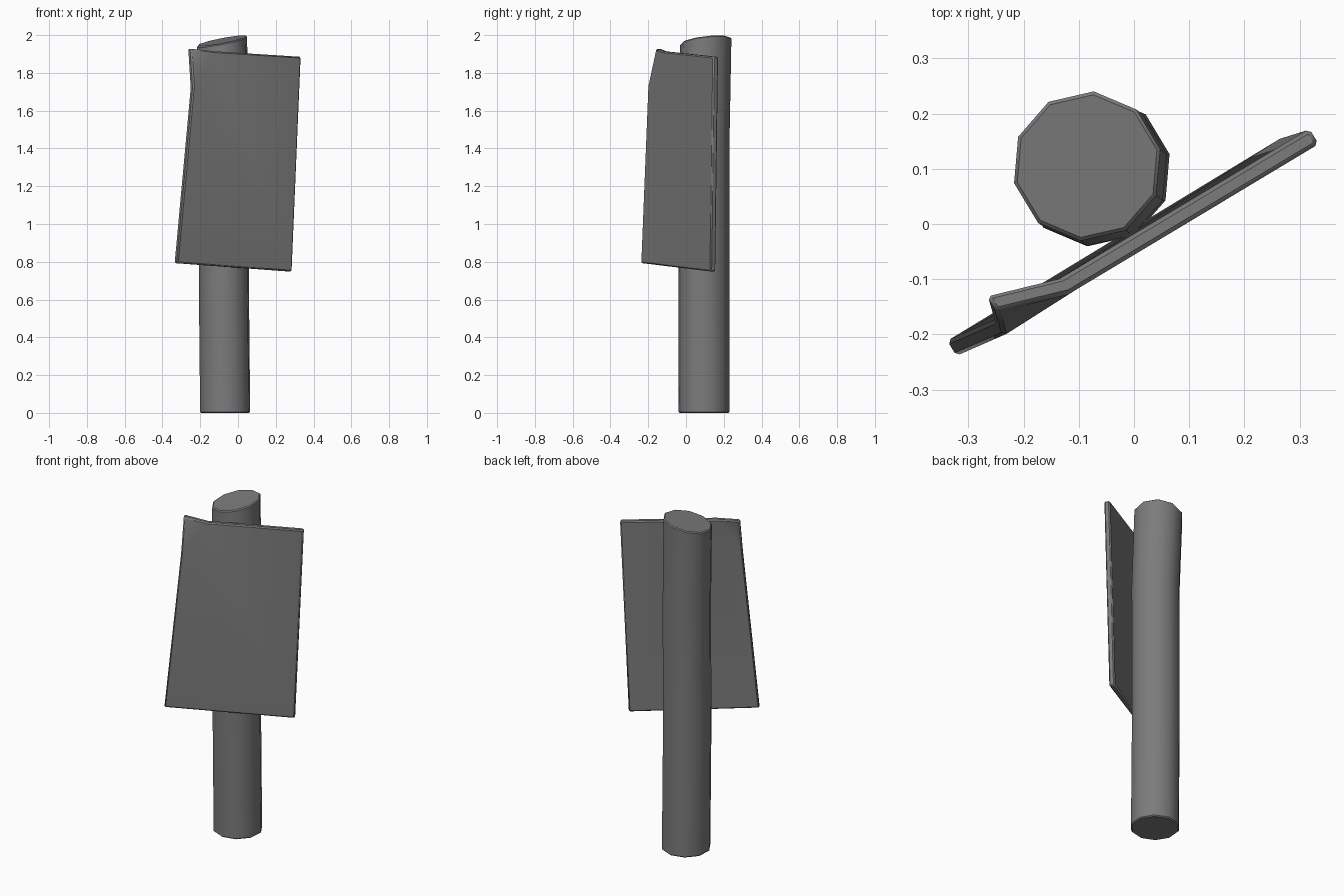
import bpy
import math
from mathutils import Vector

cube = bpy.data.objects.get("Cube")
if cube:
    bpy.data.objects.remove(cube, do_unlink=True)

grey = bpy.data.materials.new("dark grey")
grey.use_nodes = True
colour = (0.2, 0.2, 0.2, 1)
grey.diffuse_color = colour
grey.node_tree.nodes["Principled BSDF"].inputs["Base Color"].default_value = colour


def make_object(name, verts, faces, bevel, limit, smooth_angle):
    mesh = bpy.data.meshes.new(name)
    mesh.from_pydata(verts, [], faces)
    mesh.materials.append(grey)
    obj = bpy.data.objects.new(name, mesh)
    bpy.context.collection.objects.link(obj)
    bpy.ops.object.select_all(action="DESELECT")
    obj.select_set(True)
    bpy.context.view_layer.objects.active = obj
    bpy.ops.object.shade_smooth_by_angle(angle=math.radians(smooth_angle))
    mod = obj.modifiers.new("soft edges", "BEVEL")
    mod.width = bevel
    mod.segments = 1
    mod.limit_method = "ANGLE"
    mod.angle_limit = math.radians(limit)
    return obj


# Post: slightly crooked ten-sided pole with a slanted top
SIDES = 10
RADIUS = 0.136
centres = [(-0.068, 0.096, 0), (-0.075, 0.096, 0.7),
           (-0.073, 0.096, 1.5), (-0.085, 0.105, 1.97)]
verts, faces = [], []
for cx, cy, cz in centres:
    for i in range(SIDES):
        a = math.radians(13) + i * math.tau / SIDES
        dx, dy = RADIUS * math.cos(a), RADIUS * math.sin(a)
        slant = 0.19 * dx + 0.11 * dy if cz > 1.9 else 0
        verts.append((cx + dx, cy + dy, cz + slant))
for r in range(len(centres) - 1):
    for i in range(SIDES):
        j = (i + 1) % SIDES
        low, high = r * SIDES, (r + 1) * SIDES
        faces.append((low + i, low + j, high + j, high + i))
faces.append(tuple(reversed(range(SIDES))))
faces.append(tuple(range(len(verts) - SIDES, len(verts))))
make_object("post", verts, faces, 0.006, 50, 45)

# Sign board: thin slanted plate with one upper corner folded back
front = [Vector(p) for p in (
    (-0.322, -0.24, 0.793), (0.287, 0.13, 0.748), (0.335, 0.145, 1.885),
    (-0.115, -0.125, 1.914), (-0.25, -0.158, 1.928), (-0.237, -0.203, 1.72))]
back = [p + Vector((-0.017, 0.028, 0)) for p in front]
n = len(front)
main, corner = (0, 1, 2, 3, 5), (3, 4, 5)
faces = [main, corner]
faces += [tuple(n + i for i in reversed(f)) for f in (main, corner)]
faces += [(i, n + i, n + (i + 1) % n, (i + 1) % n) for i in range(n)]
make_object("sign_board", front + back, faces, 0.007, 60, 25)
